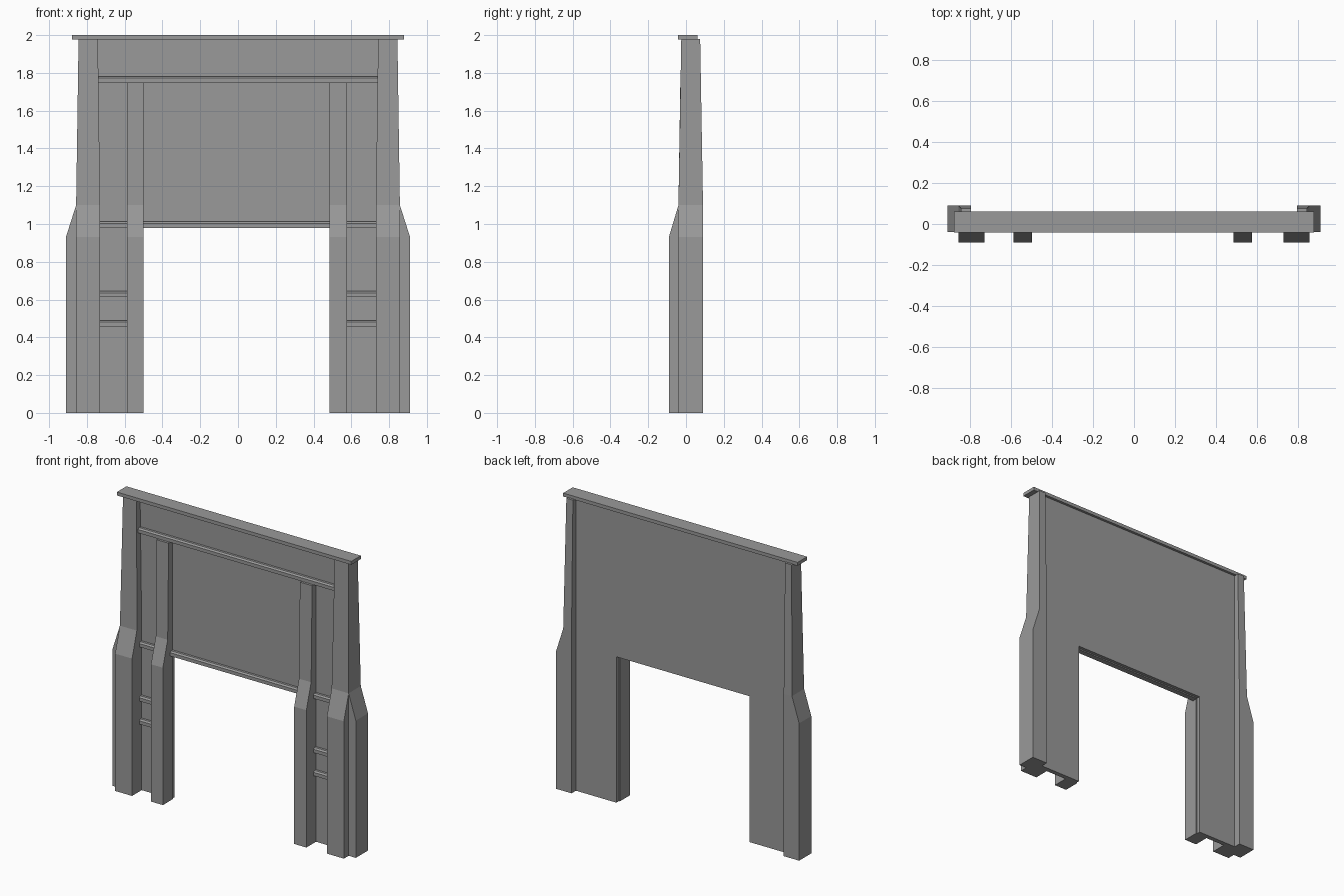
import bpy, bmesh

if "Cube" in bpy.data.objects:
    bpy.data.objects.remove(bpy.data.objects["Cube"])

WF, WB = 0.012, 0.043        # wall front and back planes

# Dark grey finish shared by every part
grey = bpy.data.materials.new("dark_grey")
grey.diffuse_color = (0.32, 0.32, 0.32, 1)
grey.use_nodes = True
grey.node_tree.nodes["Principled BSDF"].inputs["Base Color"].default_value = grey.diffuse_color


def make(name, verts, faces):
    me = bpy.data.meshes.new(name)
    me.from_pydata(verts, [], faces)
    bm = bmesh.new()
    bm.from_mesh(me)
    bmesh.ops.remove_doubles(bm, verts=bm.verts, dist=1e-5)
    bmesh.ops.dissolve_degenerate(bm, edges=bm.edges, dist=1e-5)
    bmesh.ops.recalc_face_normals(bm, faces=bm.faces)
    bm.to_mesh(me)
    bm.free()
    me.materials.append(grey)
    ob = bpy.data.objects.new(name, me)
    bpy.context.collection.objects.link(ob)
    return ob


def loft(name, rings):
    """Skin equal-length rings of points and cap both ends."""
    n = len(rings[0])
    verts = [p for r in rings for p in r]
    faces = [(k * n + i, k * n + (i + 1) % n, (k + 1) * n + (i + 1) % n, (k + 1) * n + i)
             for k in range(len(rings) - 1) for i in range(n)]
    faces += [tuple(range(n)), tuple(range((len(rings) - 1) * n, len(rings) * n))]
    return make(name, verts, faces)


def rail(name, x0, x1, z):
    """Ledge with a sloped top edge, z is its underside."""
    prof = [(WF + 0.01, z), (-0.014, z), (-0.014, z + 0.023), (-0.004, z + 0.032), (WF + 0.01, z + 0.032)]
    return loft(name, [[(x, y, h) for y, h in prof] for x in (x0, x1)])


# Wall with doorway opening, set slightly behind the pilaster edges
L, R, H = -0.499, 0.485, 0.988
outline = [(-0.80, 0), (L - .007, 0), (L - .007, H), (R + .007, H), (R + .007, 0), (0.80, 0),
           (0.80, 1.98), (-0.80, 1.98)]
loft("wall", [[(x, y, z) for x, z in outline] for y in (WF, WB)])

# Outer corner columns: stepped buttress base merging into a tapered shaft
# (z, inner x, pilaster outer x, outer x, front y, side front y, back y)
levels = [(0, .73, .857, .911, -.091, -.04, .09),
          (.93, .73, .857, .911, -.091, -.04, .09),
          (1.10, .73, .857, .857, -.04, -.04, .09),
          (1.98, .742, .844, .844, -.025, -.025, .075)]
for side, s in (("left", -1), ("right", 1)):
    rings = []
    for z, xi, xp, xo, f, sf, b in levels:
        sec = [(xi, f), (xp, f), (xp, sf), (xo, sf), (xo, b), (.795, b), (.795, .025), (xi, .025)]
        rings.append([(s * x, y, z) for x, y in sec])
    loft(side + "_column", rings)

# Inner pilasters flanking the opening
for side, x0, x1 in (("left", -0.588, L), ("right", R, 0.576)):
    rings = [[(x0, f, z), (x1, f, z), (x1, WF + .004, z), (x0, WF + .004, z)]
             for z, f in ((0, -.091), (.93, -.091), (1.10, -.04), (1.75, -.03))]
    loft(side + "_pilaster", rings)

# Horizontal ledges
rail("upper_rail", -0.745, 0.745, 1.75)
rail("lintel_rail", L, R, 0.980)
for side, x0, x1 in (("left", -0.735, -0.58), ("right", 0.565, 0.735)):
    for i, z in enumerate((0.980, 0.613, 0.457)):
        rail(f"{side}_small_rail_{i + 1}", x0, x1, z)

# Top cap slab
loft("top_cap", [[(x, y, z) for x, y in ((-.878, -.042), (.878, -.042), (.878, .06), (-.878, .06))]
                 for z in (1.977, 2.0)])
